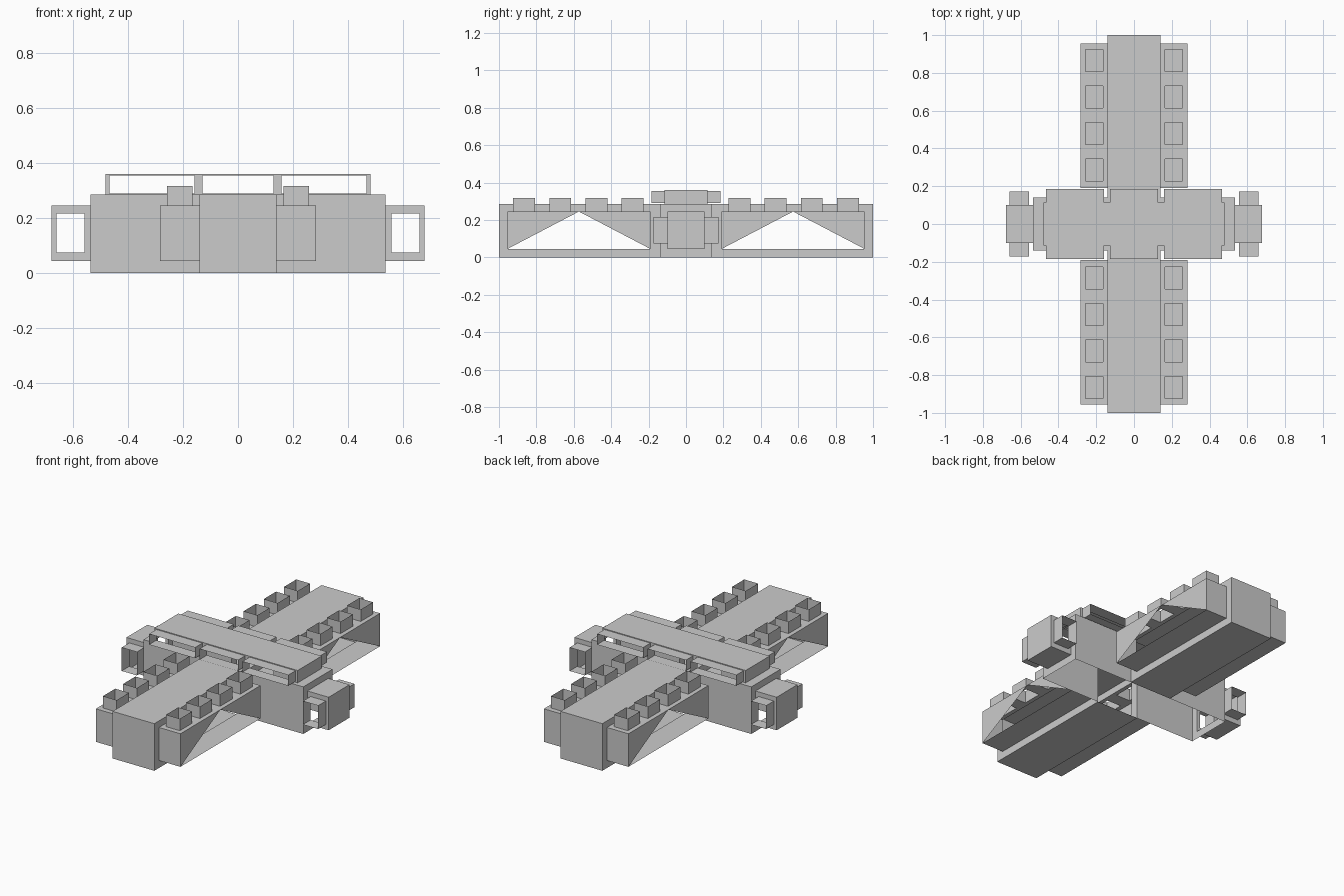
import bpy, bmesh

if "Cube" in bpy.data.objects:
    bpy.data.objects.remove(bpy.data.objects["Cube"])

# The model is a hollow single-skin shell, symmetric in x and y:
# every part is built in the +x +y quarter and mirrored.


def panel(bm, axis, pos, sign, u, v, holes=()):
    """Flat rectangle across an axis (u, v = next two axes, cyclic) with rectangular holes."""
    us = sorted({*u, *[h[0] for h in holes], *[h[1] for h in holes]})
    vs = sorted({*v, *[h[2] for h in holes], *[h[3] for h in holes]})
    for a, b in zip(us, us[1:]):
        for c, d in zip(vs, vs[1:]):
            mu, mv = (a + b) / 2, (c + d) / 2
            if any(h[0] < mu < h[1] and h[2] < mv < h[3] for h in holes):
                continue
            corners = [(a, c), (b, c), (b, d), (a, d)][::sign]
            verts = []
            for p, q in corners:
                co = [0, 0, 0]
                co[axis], co[(axis + 1) % 3], co[(axis + 2) % 3] = pos, p, q
                verts.append(bm.verts.new(co))
            bm.faces.new(verts)


def shell(bm, lo, hi, skip="", holes={}):
    """Box skin without the skipped sides, e.g. skip='-x +y'."""
    for axis, name in enumerate("xyz"):
        i, j = (axis + 1) % 3, (axis + 2) % 3
        for s, sign, pos in (("-", -1, lo[axis]), ("+", 1, hi[axis])):
            side = s + name
            if side not in skip.split():
                panel(bm, axis, pos, sign, (lo[i], hi[i]), (lo[j], hi[j]), holes.get(side, ()))


def finish(bm, name):
    bmesh.ops.remove_doubles(bm, verts=bm.verts, dist=1e-5)
    mesh = bpy.data.meshes.new(name)
    bm.to_mesh(mesh)
    bm.free()
    ob = bpy.data.objects.new(name, mesh)
    bpy.context.collection.objects.link(ob)
    mod = ob.modifiers.new("Mirror", 'MIRROR')
    mod.use_axis = (True, True, False)
    mod.merge_threshold = 1e-4


def part(name, lo, hi, skip, holes={}):
    bm = bmesh.new()
    shell(bm, lo, hi, skip, holes)
    finish(bm, name)


# long central hall, open to the side aisles
part("central_hall", (0, .14, 0), (.14, 1, .285), "-x -y",
     {"+x": [(.19, .955, .045, .245)]})

# cross arm, open underneath
part("cross_arm", (0, 0, 0), (.535, .14, .285), "-x -y -z",
     {"+x": [(0, .1, .045, .245)],
      "+y": [(0, .285, 0, .14)],
      "+z": [(0, .48, 0, .115)]})

# side aisles with triangular openings in the outer wall
KX = (.165, .257)
knobs = [(.228 + i * .193, .345 + i * .193) for i in range(4)]
bm = bmesh.new()
y0, y1, z0, z1, xo = .19, .955, .045, .245, .283
shell(bm, (.14, y0, z0), (xo, y1, z1), "-x +x",
      {"+z": [(*KX, *k) for k in knobs]})
ym = (y0 + y1) / 2
for tri in ([(y0, z0), (ym, z1), (y0, z1)], [(y1, z0), (y1, z1), (ym, z1)]):
    bm.faces.new([bm.verts.new((xo, y, z)) for y, z in tri])
finish(bm, "side_aisle")

# open-topped roof chimneys
bm = bmesh.new()
for a, b in knobs:
    shell(bm, (KX[0], a, z1), (KX[1], b, .317), "-z +z")
finish(bm, "roof_chimneys")

# end pods and their open sleeves
part("end_pod", (.535, 0, .045), (.677, .1, .245), "-x -y",
     {"+y": [(.075, .217, .556, .658)]})
part("pod_sleeve", (.556, .1, .075), (.658, .173, .217), "-y +y")

# raised roof box with open sleeves front and back
SZ = (.29, .355)
inner, outer = (0, .128), (.158, .466)
part("raised_roof", (0, 0, .285), (.48, .115, .36), "-x -y -z",
     {"+y": [(*SZ, *inner), (*SZ, *outer)]})
bm = bmesh.new()
shell(bm, (inner[0], .115, SZ[0]), (inner[1], .185, SZ[1]), "-x -y +y")
shell(bm, (outer[0], .115, SZ[0]), (outer[1], .185, SZ[1]), "-y +y")
finish(bm, "roof_sleeves")
